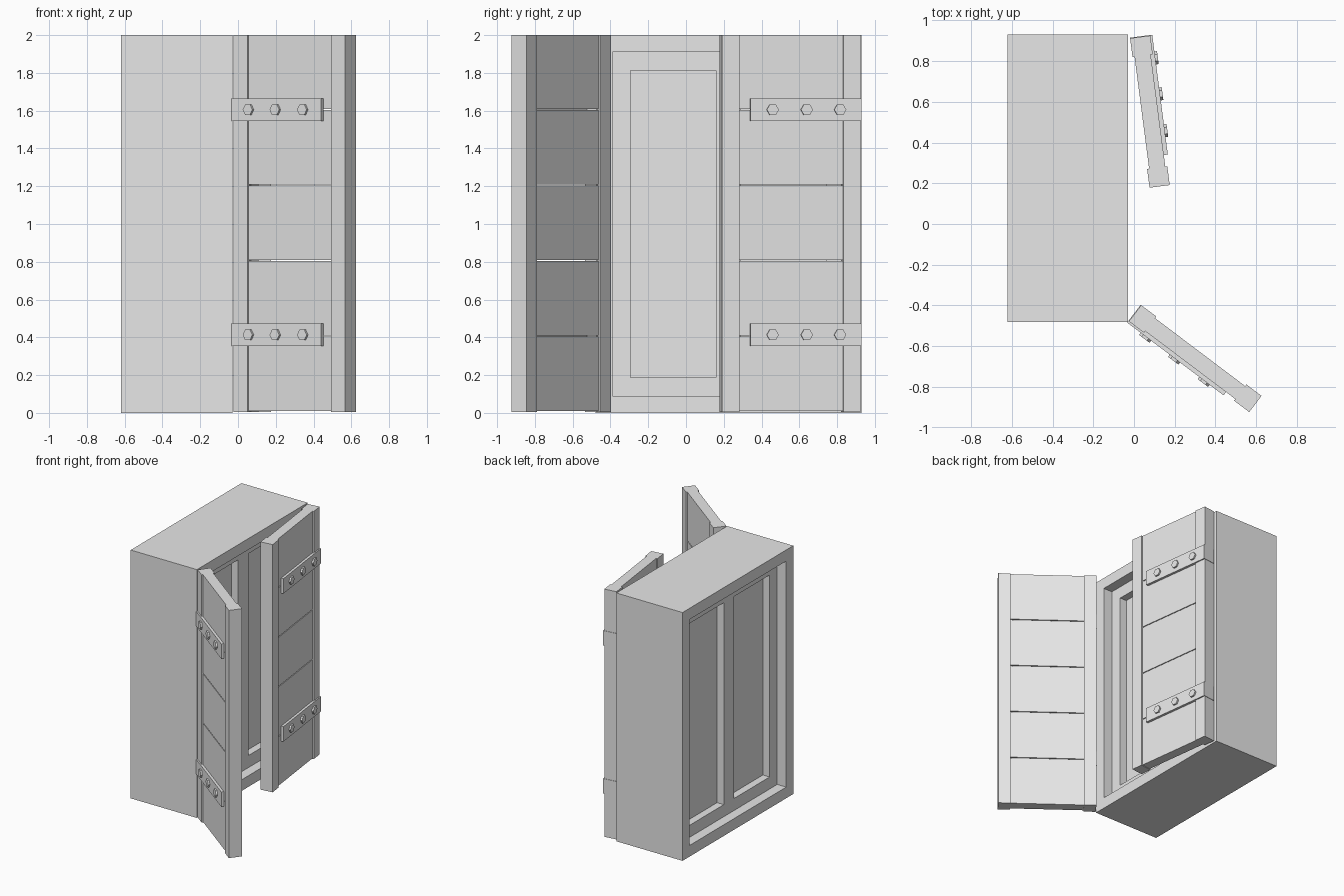
import bpy
import bmesh
from math import cos, sin, pi
from mathutils import Vector

cube = bpy.data.objects.get("Cube")
if cube:
    bpy.data.objects.remove(cube, do_unlink=True)

grey = bpy.data.materials.new("light_grey")
grey.use_nodes = True
tone = (0.8, 0.8, 0.8, 1)
grey.diffuse_color = tone
grey.node_tree.nodes["Principled BSDF"].inputs["Base Color"].default_value = tone

WORLD = (Vector((0, 0, 0)), Vector((1, 0, 0)), Vector((0, 1, 0)))


def prism(bm, ring, axis):
    """Extrude a closed ring of points along a vector."""
    face = bm.faces.new([bm.verts.new(p) for p in ring])
    ext = bmesh.ops.extrude_face_region(bm, geom=[face])
    moved = [v for v in ext["geom"] if isinstance(v, bmesh.types.BMVert)]
    bmesh.ops.translate(bm, verts=moved, vec=axis)


def box(bm, a, b, z, frame=WORLD):
    """Box spanning ranges a, b along the two frame directions and z upward."""
    o, u, n = frame
    corners = [(a[0], b[0]), (a[1], b[0]), (a[1], b[1]), (a[0], b[1])]
    ring = [o + u * p + n * q + Vector((0, 0, z[0])) for p, q in corners]
    prism(bm, ring, Vector((0, 0, z[1] - z[0])))


def finish(bm, name):
    bmesh.ops.recalc_face_normals(bm, faces=bm.faces)
    mesh = bpy.data.meshes.new(name)
    bm.to_mesh(mesh)
    bm.free()
    mesh.materials.append(grey)
    bpy.context.collection.objects.link(bpy.data.objects.new(name, mesh))


def border(name, x, y, z, w):
    """Rectangular frame with bars of width w, open along x."""
    bm = bmesh.new()
    loops = []
    for xx in x:
        for d in (0, w):
            loops.append([bm.verts.new((xx, yy, zz)) for yy, zz in (
                (y[0] + d, z[0] + d), (y[1] - d, z[0] + d),
                (y[1] - d, z[1] - d), (y[0] + d, z[1] - d))])
    for p, q in ((0, 1), (1, 3), (3, 2), (2, 0)):
        for i in range(4):
            j = (i + 1) % 4
            bm.faces.new((loops[p][i], loops[p][j], loops[q][j], loops[q][i]))
    finish(bm, name)


# Window: deep outer frame, recessed sash, mullion and panes
border("outer_frame", (-0.62, -0.03), (-0.48, 0.93), (0, 2), 0.09)
border("sash", (-0.54, -0.11), (-0.39, 0.84), (0.09, 1.91), 0.097)
bm = bmesh.new()
box(bm, (-0.54, -0.11), (0.16, 0.29), (0.187, 1.813))
finish(bm, "mullion")
for side, y in (("right", (-0.293, 0.16)), ("left", (0.29, 0.743))):
    bm = bmesh.new()
    box(bm, (-0.48, -0.17), y, (0.187, 1.813))
    finish(bm, side + "_pane")


def shutter(side, origin, along, outward):
    u, n = Vector(along).normalized(), Vector(outward).normalized()
    frame = (Vector(origin), u, n)
    length, stile, thick = 0.74, 0.093, 0.1

    # Upright stiles at both ends
    bm = bmesh.new()
    for a in (0, length - stile):
        box(bm, (a, a + stile), (-thick, 0), (0.005, 2), frame)
    finish(bm, side + "_shutter_stiles")

    # Five stacked planks with narrow gaps
    bm = bmesh.new()
    for i in range(5):
        z = 0.01 + 0.4 * i
        box(bm, (stile, length - stile), (0.01 - thick, -0.01),
            (z, min(z + 0.394, 2)), frame)
    finish(bm, side + "_shutter_planks")

    # Straps folded round the hinge edge, with hexagonal bolts
    for label, z in (("lower", 0.413), ("upper", 1.605)):
        bm = bmesh.new()
        box(bm, (-0.003, 0.59), (-0.012, 0.01), (z - 0.06, z + 0.06), frame)
        box(bm, (-0.003, 0), (-thick, -0.012), (z - 0.06, z + 0.06), frame)
        finish(bm, f"{side}_{label}_strap")
        bm = bmesh.new()
        for a in (0.112, 0.29, 0.472):
            centre = frame[0] + u * a + n * 0.01 + Vector((0, 0, z))
            ring = [centre + u * (0.032 * cos(k * pi / 3))
                    + Vector((0, 0, 0.032 * sin(k * pi / 3))) for k in range(6)]
            prism(bm, ring, n * 0.013)
        finish(bm, f"{side}_{label}_bolts")


# One shutter swung wide, the other nearly closed
shutter("front", (-0.025, -0.478, 0), (0.798, -0.602, 0), (-0.602, -0.798, 0))
shutter("back", (0.08, 0.925, 0), (0.129, -0.992, 0), (0.992, 0.129, 0))
